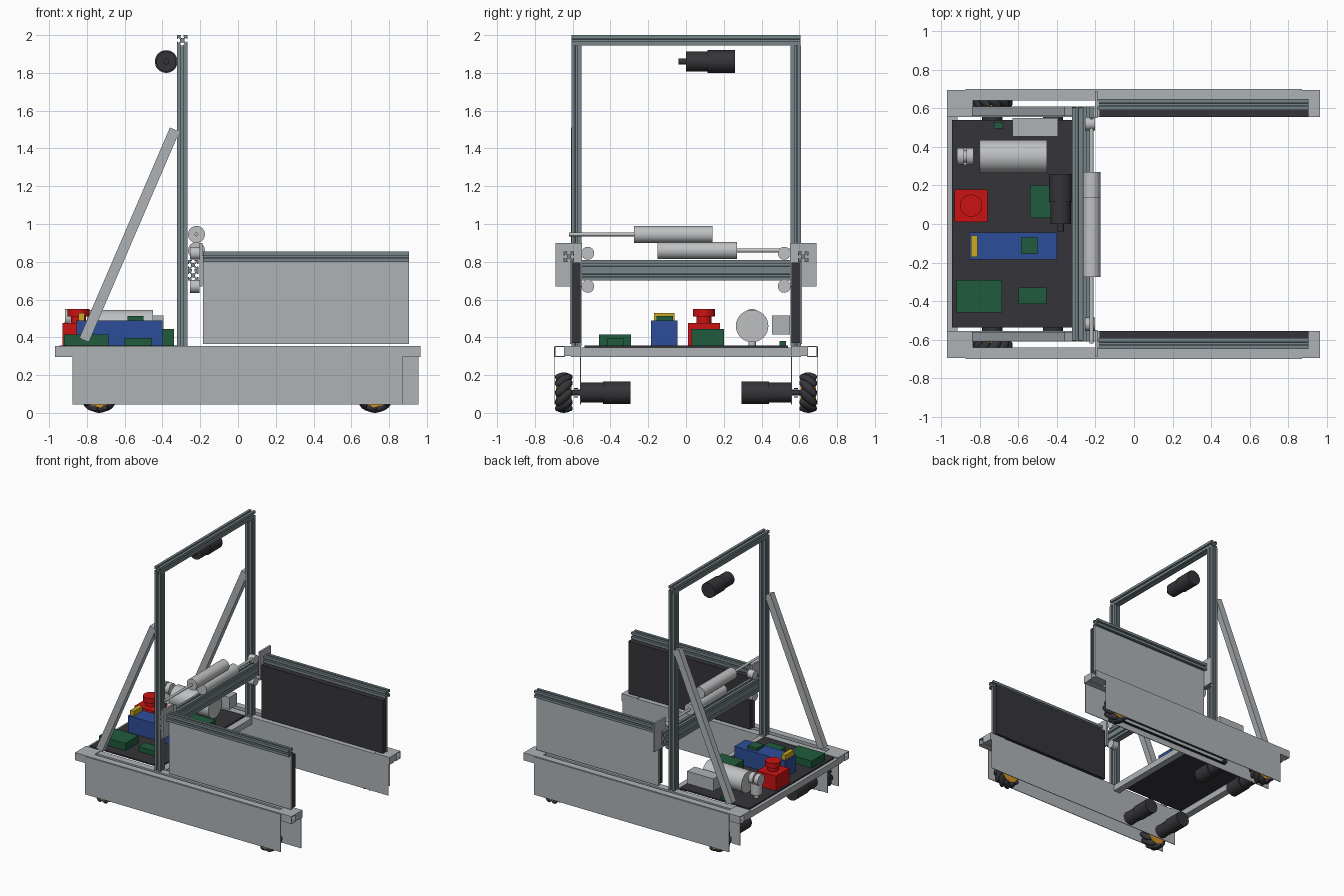
import bpy, bmesh, math
from mathutils import Matrix, Vector

if "Cube" in bpy.data.objects:
    bpy.data.objects.remove(bpy.data.objects["Cube"])


def material(name, r, g, b):
    m = bpy.data.materials.new(name)
    m.use_nodes = True
    m.diffuse_color = (r, g, b, 1)
    m.node_tree.nodes["Principled BSDF"].inputs["Base Color"].default_value = (r, g, b, 1)
    return m


GREY = material("sheet grey", .43, .45, .47)
STEEL = material("slotted rail grey", .19, .24, .26)
SILVER = material("cylinder silver", .52, .53, .54)
BLACK = material("dark charcoal", .035, .034, .04)
RED = material("stop red", .6, .006, .006)
BLUE = material("controller blue", .027, .075, .32)
GREEN = material("board green", .014, .105, .045)
YELLOW = material("terminal yellow", .6, .4, .015)
ORANGE = material("hub orange", .65, .28, .02)

# Rotations that take the z axis onto each world axis
TURN = {"x": Matrix.Rotation(math.pi / 2, 4, "Y"),
        "y": Matrix.Rotation(-math.pi / 2, 4, "X"),
        "z": Matrix.Identity(4)}


def finish(name, bm, mat, smooth=False):
    bmesh.ops.recalc_face_normals(bm, faces=bm.faces[:])
    me = bpy.data.meshes.new(name)
    bm.to_mesh(me)
    bm.free()
    me.materials.append(mat)
    ob = bpy.data.objects.new(name, me)
    bpy.context.collection.objects.link(ob)
    if smooth:
        bpy.ops.object.select_all(action="DESELECT")
        ob.select_set(True)
        bpy.context.view_layer.objects.active = ob
        bpy.ops.object.shade_smooth_by_angle(angle=math.radians(40))
    return ob


def box(name, mat, x, y, z):
    """Box from (min, max) pairs; the pair order does not matter."""
    bm = bmesh.new()
    centre = Vector([sum(p) / 2 for p in (x, y, z)])
    size = [abs(p[1] - p[0]) for p in (x, y, z)]
    bmesh.ops.create_cube(bm, size=1, matrix=Matrix.Translation(centre) @ Matrix.Diagonal((*size, 1)))
    return finish(name, bm, mat)


def rod(name, mat, axis, centre, steps):
    """Stepped round part; steps are (start, end, radius) along the axis."""
    bm = bmesh.new()
    for a, b, r in steps:
        shift = Matrix.Translation((0, 0, (a + b) / 2))
        bmesh.ops.create_cone(bm, cap_ends=True, segments=32, radius1=r, radius2=r, depth=abs(b - a),
                              matrix=Matrix.Translation(centre) @ TURN[axis] @ shift)
    return finish(name, bm, mat, True)


def prism(name, mat, axis, centre, length, outline):
    """Extrude a closed outline along an axis, centred."""
    bm = bmesh.new()
    face = bm.faces.new([bm.verts.new((u, v, -length / 2)) for u, v in outline])
    # Keep the starting face as the near cap
    ext = bmesh.ops.extrude_face_region(bm, geom=[face], use_keep_orig=True)["geom"]
    bmesh.ops.translate(bm, vec=(0, 0, length), verts=[v for v in ext if isinstance(v, bmesh.types.BMVert)])
    bm.transform(Matrix.Translation(centre) @ TURN[axis])
    return finish(name, bm, mat)


def slotted_rail(name, axis, centre, length, h=.0275):
    """Square rail with a T-shaped slot on each side."""
    side = [(1, -1), (1, -.25), (.78, -.25), (.78, -.55), (.4, -.2),
            (.4, .2), (.78, .55), (.78, .25), (1, .25)]
    outline = []
    for k in range(4):
        c, s = (1, 0, -1, 0)[k], (0, 1, 0, -1)[k]
        outline += [(h * (c * u - s * v), h * (s * u + c * v)) for u, v in side]
    return prism(name, STEEL, axis, centre, length, outline)


def tube(name, x, y, z, wall=.005):
    """Hollow square tube along x from four walls."""
    parts = [(y, (z[0], z[0] + wall)), (y, (z[1] - wall, z[1])),
             ((y[0], y[0] + wall), z), ((y[1] - wall, y[1]), z)]
    for i, (py, pz) in enumerate(parts):
        box(f"{name}_wall_{i + 1}", GREY, x, py, pz)


def wheel(name, x, s, slant):
    """Wheel with barrel rollers set at 45 degrees around an orange hub."""
    centre = Vector((x, s * .647, .107))
    rod(name + "_hub", ORANGE, "y", centre,
        [(-.04, -.034, .078), (.034, .04, .078), (-.034, .034, .055)])
    bm = bmesh.new()
    for i in range(10):
        place = (Matrix.Translation(centre) @ Matrix.Rotation(math.tau * i / 10, 4, "Y")
                 @ Matrix.Translation((0, 0, .081)) @ Matrix.Rotation(slant * math.pi / 4, 4, "Z")
                 @ Matrix.Diagonal((.026, .06, .026, 1)))
        bmesh.ops.create_uvsphere(bm, u_segments=14, v_segments=10, radius=1, matrix=place @ TURN["y"])
    finish(name + "_rollers", bm, BLACK, True)


def motor(name, x, z, tip, direction):
    """Motor whose shaft tip is at y = tip, body running in the direction."""
    rod(name, BLACK, "y", (x, tip, z),
        [(direction * a, direction * b, r) for a, b, r in ((0, .04, .016), (.04, .155, .053), (.155, .3, .06))])


# Parts that repeat on both sides
for s, side in ((1, "back"), (-1, "front")):
    def ys(a, b):
        return tuple(sorted((s * a, s * b)))

    # Side frame: tubes, end blocks and skirts
    tube(side + "_outer_tube", (-.97, .965), ys(.64, .695), (.295, .355))
    box(side + "_inner_rail", GREY, (-.97, .965), ys(.555, .61), (.295, .35))
    for e, xr in (("rear", (-.97, -.835)), ("fore", (.825, .965))):
        box(f"{side}_{e}_end_block", GREY, xr, ys(.555, .64), (.3, .355))
    box(side + "_outer_skirt", GREY, (-.875, .87), ys(.695, .7), (.045, .35))
    box(side + "_inner_skirt", GREY, (-.875, .955), ys(.555, .56), (.045, .295))

    # Wheels, motors and drive belt
    wheel(side + "_rear_wheel", -.735, s, s)
    wheel(side + "_fore_wheel", .725, s, -s)
    motor(side + "_rear_motor", -.735, .107, s * .595, -s)
    motor(side + "_fore_motor", -.42, .107, s * .595, -s)
    rod(side + "_fore_axle", BLACK, "y", (.725, 0, .107), [(s * .56, s * .65, .015)])
    for zb in (.085, .13):
        box(f"{side}_belt_{'low' if zb < .1 else 'high'}", BLACK, (-.42, .725), ys(.573, .593), (zb - .003, zb + .003))

    # Tall frame upright and diagonal brace
    slotted_rail(side + "_upright", "z", (-.295, s * .58, 1.15), 1.59)
    lo, hi = Vector((-.815, 0, .385)), Vector((-.335, 0, 1.5))
    run = hi - lo
    brace = box(side + "_brace", GREY, (-.0275, .0275), (-.025, .025), (-run.length / 2, run.length / 2))
    brace.location = (lo + hi) / 2 + Vector((0, s * .585, 0))
    brace.rotation_euler.y = math.atan2(run.x, run.z)

    # Gripping arm: slotted rail, sheet, dark pad, bracket and guide rollers
    slotted_rail(side + "_arm_rail", "x", (.36, s * .62, .8275), 1.09)
    box(side + "_arm_sheet", GREY, (-.185, .905), ys(.605, .615), (.365, .8))
    box(side + "_arm_pad", BLACK, (-.18, .905), ys(.558, .605), (.37, .795))
    box(side + "_bracket", GREY, (-.203, -.188), ys(.55, .69), (.67, .9))
    for zr, tag in ((.845, "upper"), (.67, "lower")):
        rod(f"{side}_{tag}_guide_roller", SILVER, "x", (-.23, s * .52, zr), [(-.025, .027, .034)])

# Frame cross members
slotted_rail("top_bar", "y", (-.295, 0, 1.9725), 1.21)
for zc, tag in ((.7275, "lower"), (.7825, "upper")):
    slotted_rail(tag + "_slide_bar", "y", (-.2375, 0, zc), 1.22)
box("rear_crossbar", GREY, (-.97, -.915), (-.555, .555), (.295, .345))
box("middle_crossbar", GREY, (-.32, -.265), (-.555, .555), (.295, .345))
box("deck", BLACK, (-.945, -.32), (-.537, .54), (.346, .357))

# Linear actuators and lift motor
rod("upper_actuator", SILVER, "y", (-.22, 0, .945), [(-.275, .14, .045), (-.62, -.275, .01)])
rod("lower_actuator", SILVER, "y", (-.22, 0, .86), [(-.15, .27, .045), (.27, .55, .01)])
motor("lift_motor", -.38, 1.86, -.04, 1)

# Emergency stop
box("stop_box", RED, (-.93, -.76), (.01, .18), (.357, .475))
rod("stop_button", RED, "z", (-.845, .095, 0), [(.475, .51, .04), (.51, .55, .058)])

# Controller and circuit boards
box("controller", BLUE, (-.855, -.4), (-.185, -.045), (.357, .49))
box("terminal_strip", YELLOW, (-.845, -.812), (-.17, -.06), (.49, .53))
boards = {"controller_board": ((-.585, -.5), (-.155, -.07), (.49, .513)),
          "large_board": ((-.92, -.685), (-.46, -.29), (.357, .415)),
          "small_board": ((-.6, -.455), (-.415, -.33), (.357, .397)),
          "driver_board": ((-.54, -.34), (.03, .2), (.357, .445)),
          "sensor_board": ((-.725, -.68), (.495, .53), (.357, .38))}
for name, spans in boards.items():
    box(name, GREEN, *spans)

# Air tank, pump and valve block
rod("air_tank", SILVER, "x", (0, .35, .46), [(-.8, -.45, .086)])
rod("pump_base", SILVER, "z", (-.875, .35, 0), [(.357, .39, .02), (.39, .48, .044)])
rod("pump_head", SILVER, "x", (-.875, .35, .505), [(-.042, -.006, .045), (.006, .042, .045), (-.006, .006, .03)])
box("valve_block", GREY, (-.63, -.395), (.455, .55), (.415, .515))
